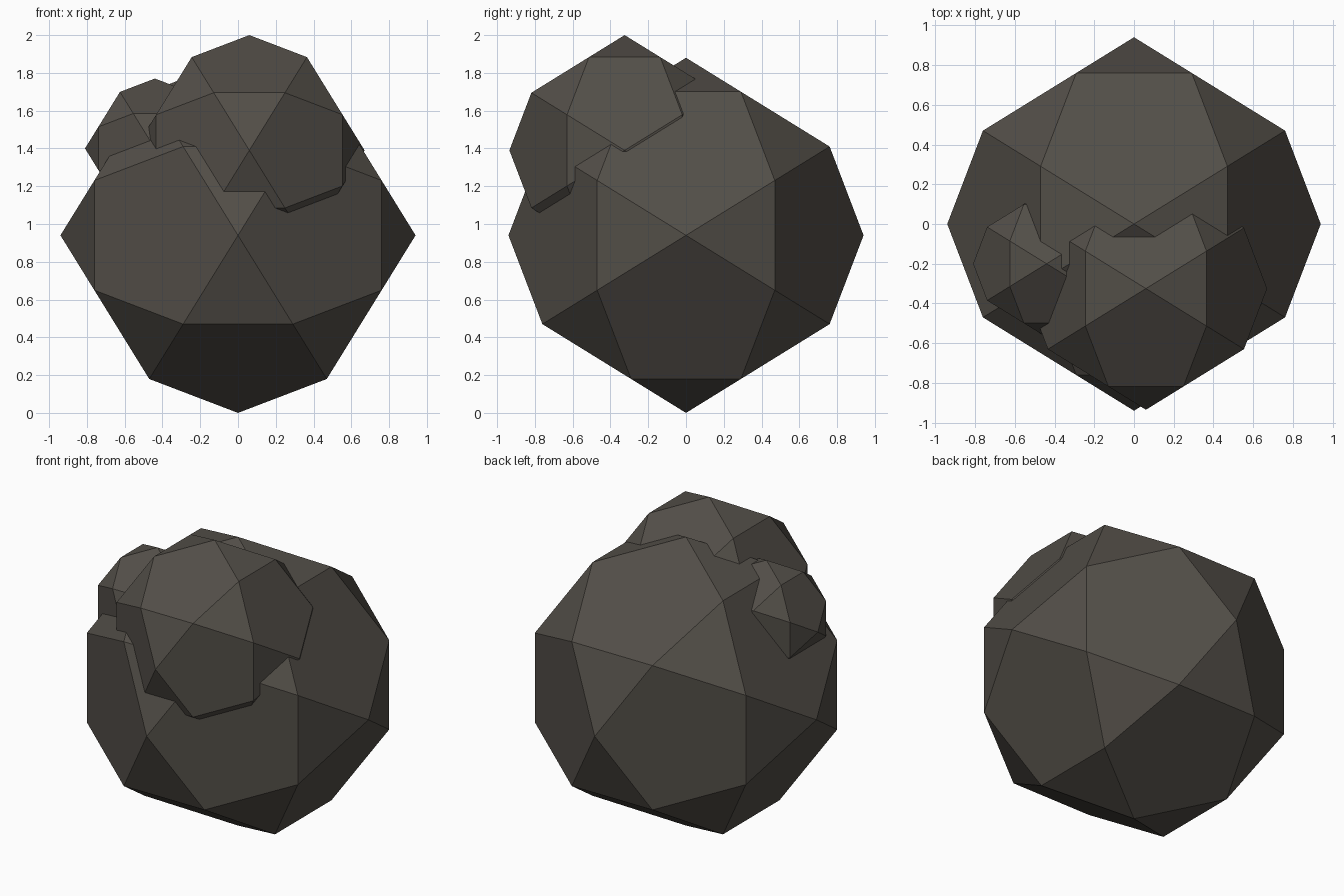
import bpy, bmesh, math
from itertools import product

if "Cube" in bpy.data.objects:
    bpy.data.objects.remove(bpy.data.objects["Cube"])

# one flat stone colour
stone = bpy.data.materials.new("dark stone")
stone.diffuse_color = (0.085, 0.076, 0.064, 1)
stone.use_nodes = True
stone.node_tree.nodes["Principled BSDF"].inputs["Base Color"].default_value = stone.diffuse_color


def boulder(name, center, radius):
    """Faceted boulder: 20 triangles and 12 pentagons."""
    a, b, c = 1 / (1 + math.sqrt(5)), 0.5, (1 + math.sqrt(5)) / 4
    points = []
    for sx, sy, sz in product((-1, 1), repeat=3):
        points += [(sx * b, sy * a, sz * c), (sx * a, sy * c, sz * b), (sx * c, sy * b, sz * a)]
    for s in (-1, 1):
        points += [(s, 0, 0), (0, s, 0), (0, 0, s)]
    bm = bmesh.new()
    for p in points:
        bm.verts.new([v * radius for v in p])
    bmesh.ops.convex_hull(bm, input=bm.verts[:])
    # merge the flat triangles into pentagons
    bmesh.ops.dissolve_limit(bm, angle_limit=0.02, verts=bm.verts[:], edges=bm.edges[:])
    bmesh.ops.recalc_face_normals(bm, faces=bm.faces[:])
    mesh = bpy.data.meshes.new(name)
    bm.to_mesh(mesh)
    bm.free()
    mesh.materials.append(stone)
    obj = bpy.data.objects.new(name, mesh)
    obj.location = center
    bpy.context.collection.objects.link(obj)


boulder("main_boulder", (0, 0, 0.94), 0.94)
boulder("upper_boulder", (0.06, -0.325, 1.39), 0.61)
boulder("small_boulder", (-0.44, -0.20, 1.40), 0.37)
